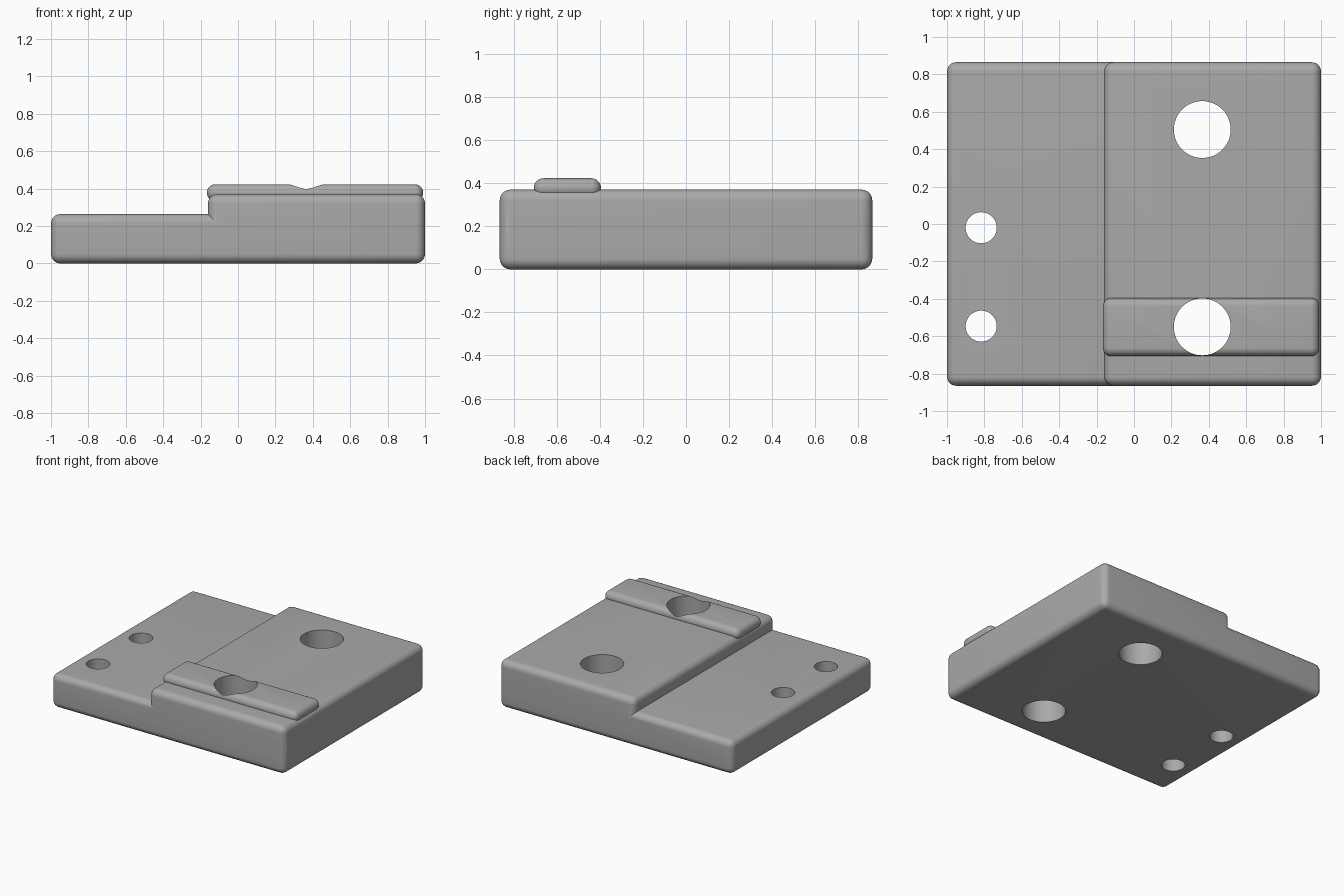
import bpy, bmesh
from mathutils import Vector

if "Cube" in bpy.data.objects:
    bpy.data.objects.remove(bpy.data.objects["Cube"], do_unlink=True)

grey = bpy.data.materials.new("plain grey")
grey.use_nodes = True
colour = (0.4, 0.4, 0.4, 1)
grey.diffuse_color = colour
grey.node_tree.nodes["Principled BSDF"].inputs["Base Color"].default_value = colour


def add_object(name, bm):
    mesh = bpy.data.meshes.new(name)
    bm.to_mesh(mesh)
    bm.free()
    mesh.materials.append(grey)
    obj = bpy.data.objects.new(name, mesh)
    bpy.context.collection.objects.link(obj)
    return obj


def rounded_block(name, low, high, radius, round_bottom=True):
    low, high = Vector(low), Vector(high)
    size, centre = high - low, (low + high) / 2
    bm = bmesh.new()
    bmesh.ops.create_cube(bm, size=1)
    for v in bm.verts:
        v.co = centre + v.co * size
    edges = [e for e in bm.edges
             if round_bottom or any(v.co.z > centre.z for v in e.verts)]
    bmesh.ops.bevel(bm, geom=edges, offset=radius, segments=8,
                    profile=0.5, affect='EDGES', clamp_overlap=True)
    return add_object(name, bm)


def boolean(target, tool, operation):
    mod = target.modifiers.new(operation.lower(), 'BOOLEAN')
    mod.operation = operation
    mod.solver = 'EXACT'
    mod.object = tool
    bpy.context.view_layer.objects.active = target
    bpy.ops.object.modifier_apply(modifier=mod.name)


# Stepped body: thin plate joined to the raised block
body = rounded_block("stepped_body", (-1, -0.865, 0), (1, 0.865, 0.263), 0.05)
raised = rounded_block("raised_block", (-0.16, -0.865, 0.12),
                       (1, 0.865, 0.37), 0.05, round_bottom=False)
boolean(body, raised, 'UNION')
bpy.data.objects.remove(raised, do_unlink=True)

# Rounded bar lying across the raised block
bar = rounded_block("cross_bar", (-0.166, -0.707, 0.332),
                    (0.99, -0.395, 0.423), 0.045)

# Round holes through the body and the bar
for x, y, radius in ((0.365, 0.505, 0.152), (0.365, -0.55, 0.152),
                     (-0.817, -0.02, 0.083), (-0.817, -0.546, 0.083)):
    bm = bmesh.new()
    bmesh.ops.create_cone(bm, cap_ends=True, segments=64, radius1=radius,
                          radius2=radius, depth=2)
    bmesh.ops.translate(bm, verts=bm.verts, vec=(x, y, 0))
    cutter = add_object("hole_cutter", bm)
    cutter.hide_render = True
    boolean(body, cutter, 'DIFFERENCE')
    if radius > 0.1 and y < 0:
        boolean(bar, cutter, 'DIFFERENCE')
    bpy.data.objects.remove(cutter, do_unlink=True)

# Smooth fillets and hole walls, crisp rims
for obj in (body, bar):
    bpy.ops.object.select_all(action='DESELECT')
    obj.select_set(True)
    bpy.context.view_layer.objects.active = obj
    bpy.ops.object.shade_smooth_by_angle(angle=0.52)
